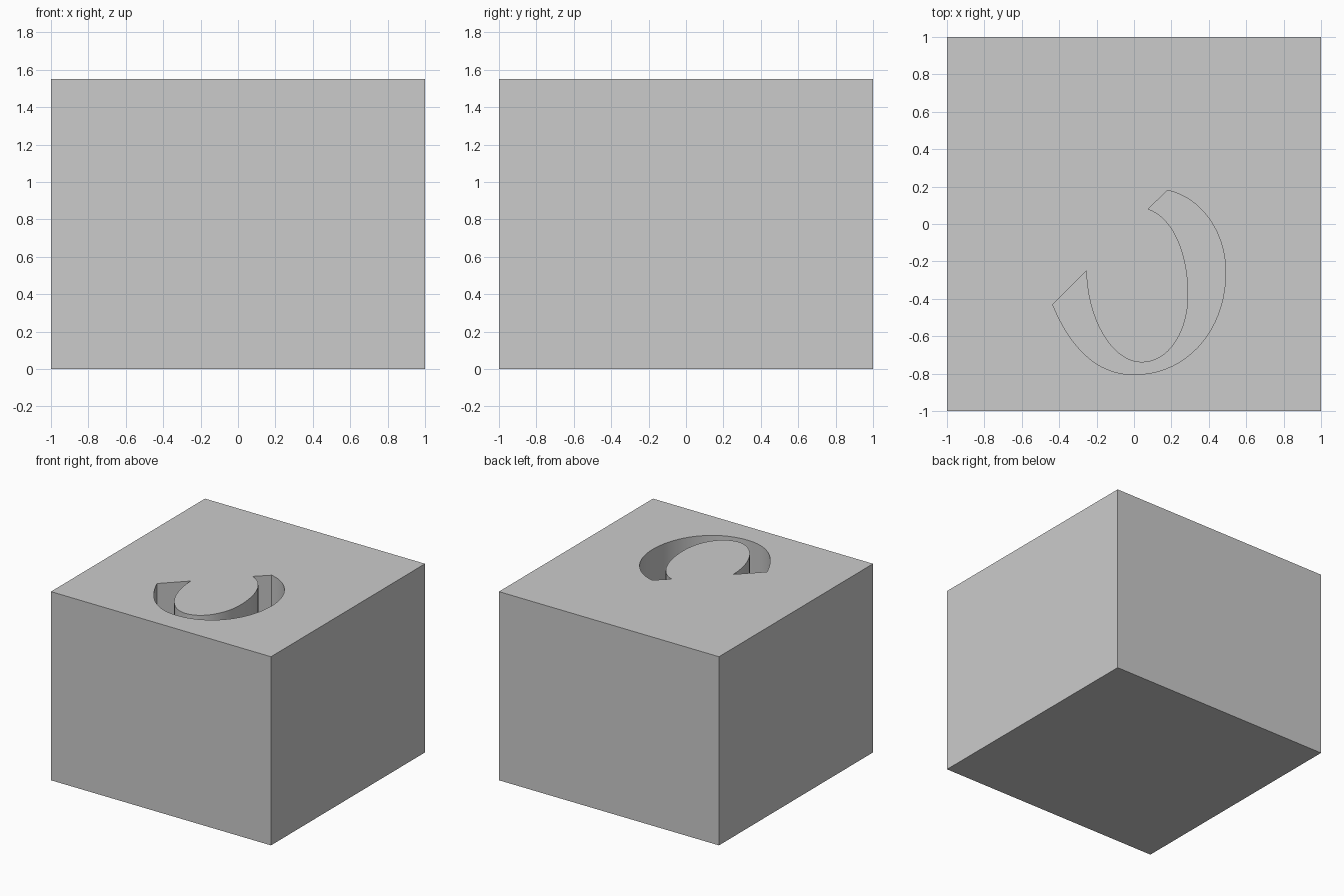
import bpy
import bmesh
import math
from mathutils import Vector
from mathutils.geometry import interpolate_bezier

HEIGHT = 1.55
GROOVE_DEPTH = 0.5
STEPS = 20

default = bpy.data.objects.get("Cube")
if default:
    bpy.data.objects.remove(default, do_unlink=True)


def trace(path):
    """Sample a chain of cubic curves: knot, handle, handle, knot, ..."""
    pts = [Vector((x, y, 0)) for x, y in path]
    result = [pts[0]]
    for i in range(0, len(pts) - 1, 3):
        result += interpolate_bezier(*pts[i:i + 4], STEPS)[1:]
    return result


def make_object(name, bm):
    bmesh.ops.recalc_face_normals(bm, faces=bm.faces)
    mesh = bpy.data.meshes.new(name)
    bm.to_mesh(mesh)
    bm.free()
    obj = bpy.data.objects.new(name, mesh)
    bpy.context.collection.objects.link(obj)
    return obj


# Solid block
bm = bmesh.new()
bmesh.ops.create_cube(bm, size=2)
for v in bm.verts:
    v.co.z = HEIGHT if v.co.z > 0 else 0
block = make_object("block", bm)

# Crescent-shaped cutter: outer edge, then inner edge back to the start
outer = trace([(0.18, 0.18), (0.36, 0.14), (0.49, -0.04), (0.49, -0.26),
               (0.49, -0.56), (0.29, -0.805), (0.0, -0.805),
               (-0.2, -0.805), (-0.34, -0.66), (-0.435, -0.43)])
inner = trace([(-0.255, -0.25), (-0.25, -0.52), (-0.11, -0.74), (0.04, -0.74),
               (0.19, -0.74), (0.29, -0.57), (0.29, -0.38),
               (0.29, -0.14), (0.2, 0.04), (0.075, 0.08)])
bm = bmesh.new()
floor = bm.faces.new([bm.verts.new(p) for p in outer + inner])
bmesh.ops.translate(bm, verts=bm.verts, vec=(0, 0, HEIGHT - GROOVE_DEPTH))
extruded = bmesh.ops.extrude_face_region(bm, geom=[floor], use_keep_orig=True)
top = [g for g in extruded["geom"] if isinstance(g, bmesh.types.BMVert)]
bmesh.ops.translate(bm, verts=top, vec=(0, 0, GROOVE_DEPTH + 0.1))
cutter = make_object("groove_cutter", bm)
cutter.hide_render = True

# Cut the curved groove into the top
cut = block.modifiers.new("groove", 'BOOLEAN')
cut.operation = 'DIFFERENCE'
cut.solver = 'EXACT'
cut.object = cutter
bpy.ops.object.select_all(action='DESELECT')
block.select_set(True)
bpy.context.view_layer.objects.active = block
bpy.ops.object.modifier_apply(modifier=cut.name)
bpy.data.objects.remove(cutter, do_unlink=True)

# Smooth groove walls with crisp rims
bpy.ops.object.shade_smooth_by_angle(angle=math.radians(30))
